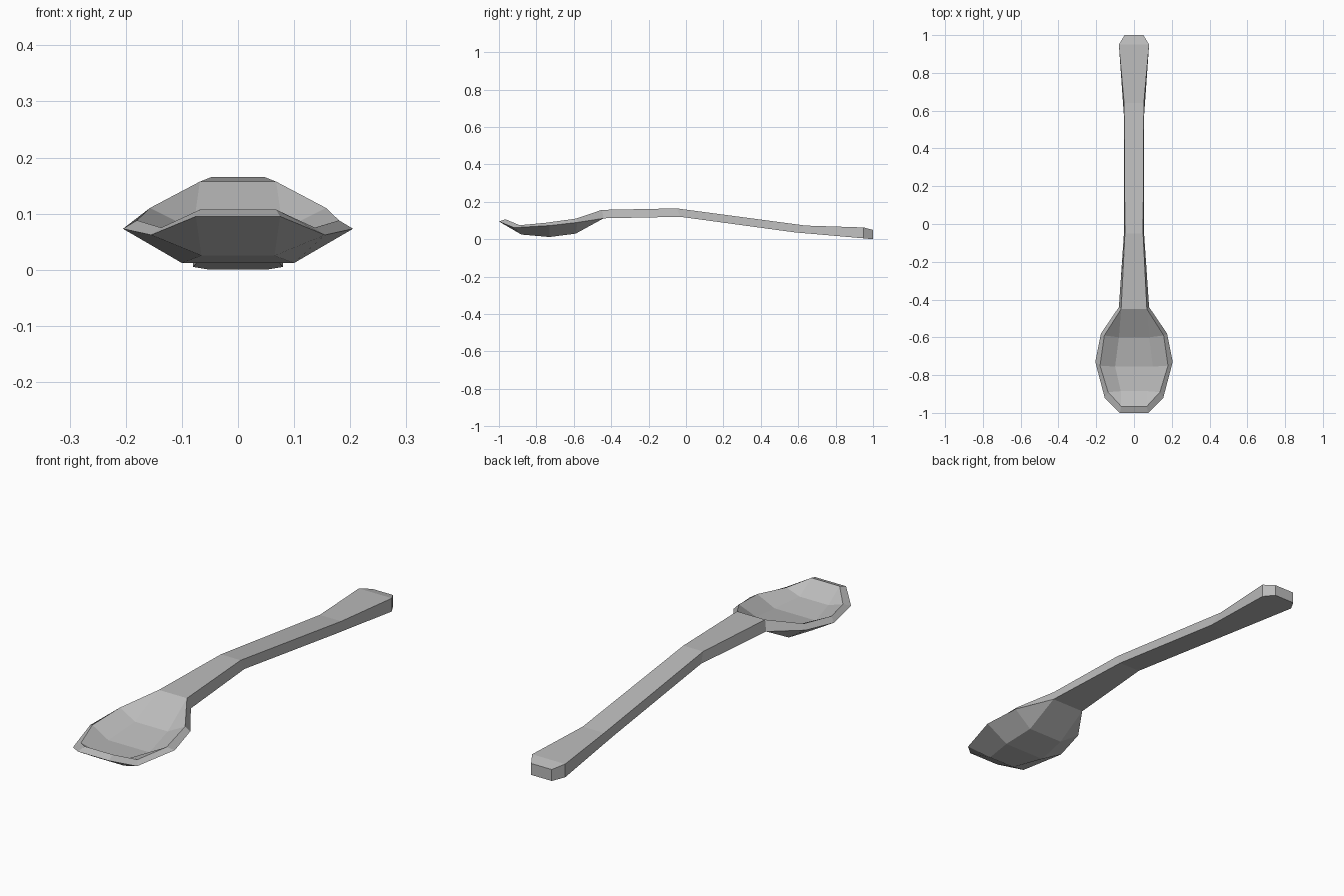
import bpy
import bmesh

cube = bpy.data.objects.get("Cube")
if cube:
    bpy.data.objects.remove(cube, do_unlink=True)

# One plain metal colour
metal = bpy.data.materials.new("grey metal")
metal.use_nodes = True
colour = (0.5, 0.5, 0.5, 1)
metal.diffuse_color = colour
metal.node_tree.nodes["Principled BSDF"].inputs["Base Color"].default_value = colour


def bar(top, bottom):
    """Plain cross-section: the hollow is closed, so points are doubled."""
    return [top, top, bottom, bottom]


# Half cross-sections from tip to handle end, each listing (x, y, z) of
# hollow floor, inner rim, outer rim and underside
sections = [
    bar((.068, -.965, .107), (.075, -1, .095)),
    [(.07, -.885, .055), (.137, -.89, .075), (.155, -.92, .062), (.065, -.88, .025)],
    [(.1, -.755, .045), (.18, -.75, .088), (.205, -.73, .073), (.1, -.73, .012)],
    [(.08, -.6, .072), (.157, -.59, .11), (.175, -.58, .09), (.085, -.59, .03)],
    bar((.068, -.45, .157), (.08, -.44, .112)),
    bar((.048, -.05, .165), (.052, -.03, .12)),
    bar((.052, .64, .073), (.054, .58, .037)),
    bar((.08, .95, .063), (.08, .95, .005)),
    bar((.05, 1, .05), (.05, 1, 0)),
]

# Loft the mirrored sections into one closed spoon
bm = bmesh.new()
rings = []
for half in sections:
    mirrored = [(-x, y, z) for x, y, z in reversed(half)]
    rings.append([bm.verts.new(p) for p in half + mirrored])
for a, b in zip(rings, rings[1:]):
    for i in range(len(a)):
        j = (i + 1) % len(a)
        bm.faces.new((a[i], a[j], b[j], b[i]))
bm.faces.new(rings[0])
bm.faces.new(rings[-1])
bmesh.ops.remove_doubles(bm, verts=bm.verts, dist=0.0005)
bmesh.ops.recalc_face_normals(bm, faces=bm.faces)

mesh = bpy.data.meshes.new("spoon")
bm.to_mesh(mesh)
bm.free()
mesh.materials.append(metal)
spoon = bpy.data.objects.new("spoon", mesh)
bpy.context.collection.objects.link(spoon)
